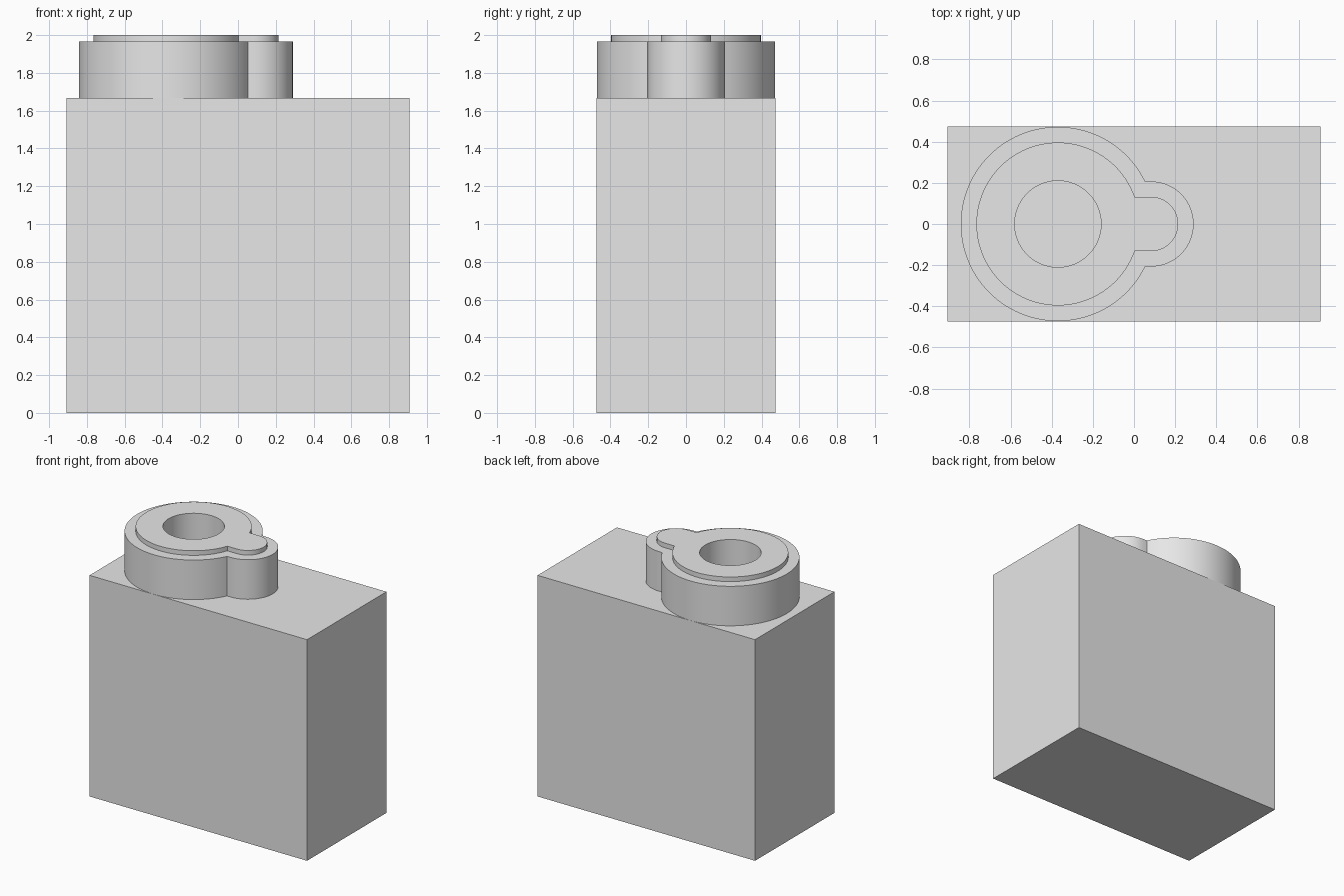
import bpy, bmesh, math

cube = bpy.data.objects.get("Cube")
if cube:
    bpy.data.objects.remove(cube, do_unlink=True)

grey = bpy.data.materials.new("plain grey")
grey.use_nodes = True
colour = (0.8, 0.8, 0.8, 1)
grey.diffuse_color = colour
grey.node_tree.nodes["Principled BSDF"].inputs["Base Color"].default_value = colour

HALF_X, HALF_Y, DECK, STEP, TOP = 0.907, 0.473, 1.667, 1.965, 2.0
RING_X, LOBE_X, HOLE_R = -0.37, 0.083, 0.21


def add_object(name, bm):
    bmesh.ops.recalc_face_normals(bm, faces=bm.faces)
    mesh = bpy.data.meshes.new(name)
    bm.to_mesh(mesh)
    bm.free()
    mesh.materials.append(grey)
    obj = bpy.data.objects.new(name, mesh)
    bpy.context.collection.objects.link(obj)
    return obj


def arc(cx, r, start, end, count):
    angles = [start + (end - start) * i / count for i in range(count + 1)]
    return [(cx + r * math.cos(a), r * math.sin(a)) for a in angles]


def keyhole(ring_r, lobe_r):
    """Large circle joined to a round-ended lobe on its left side."""
    a = math.asin(lobe_r / ring_r)
    return (arc(RING_X, ring_r, a, 2 * math.pi - a, 96)
            + arc(LOBE_X, lobe_r, -math.pi / 2, math.pi / 2, 32))


# Solid block
bm = bmesh.new()
bmesh.ops.create_cube(bm, size=1)
for v in bm.verts:
    v.co = (v.co.x * 2 * HALF_X, v.co.y * 2 * HALF_Y, (v.co.z + 0.5) * DECK)
add_object("block", bm)

# Stepped collar with a round bore: successive rings skinned together
outer = keyhole(0.472, 0.207)
inner = keyhole(0.396, 0.132)
bore = []
for x, y in inner:
    a = math.atan2(y, x - RING_X)
    bore.append((RING_X + HOLE_R * math.cos(a), HOLE_R * math.sin(a)))

bm = bmesh.new()
rings = [[bm.verts.new((x, y, z)) for x, y in loop]
         for loop, z in ((outer, DECK), (outer, STEP), (inner, STEP),
                         (inner, TOP), (bore, TOP), (bore, DECK))]
for low, high in zip(rings, rings[1:]):
    for i in range(len(low)):
        j = (i + 1) % len(low)
        bm.faces.new((low[i], low[j], high[j], high[i]))
collar = add_object("collar", bm)

bpy.ops.object.select_all(action='DESELECT')
collar.select_set(True)
bpy.context.view_layer.objects.active = collar
bpy.ops.object.shade_smooth_by_angle(angle=math.radians(30))
